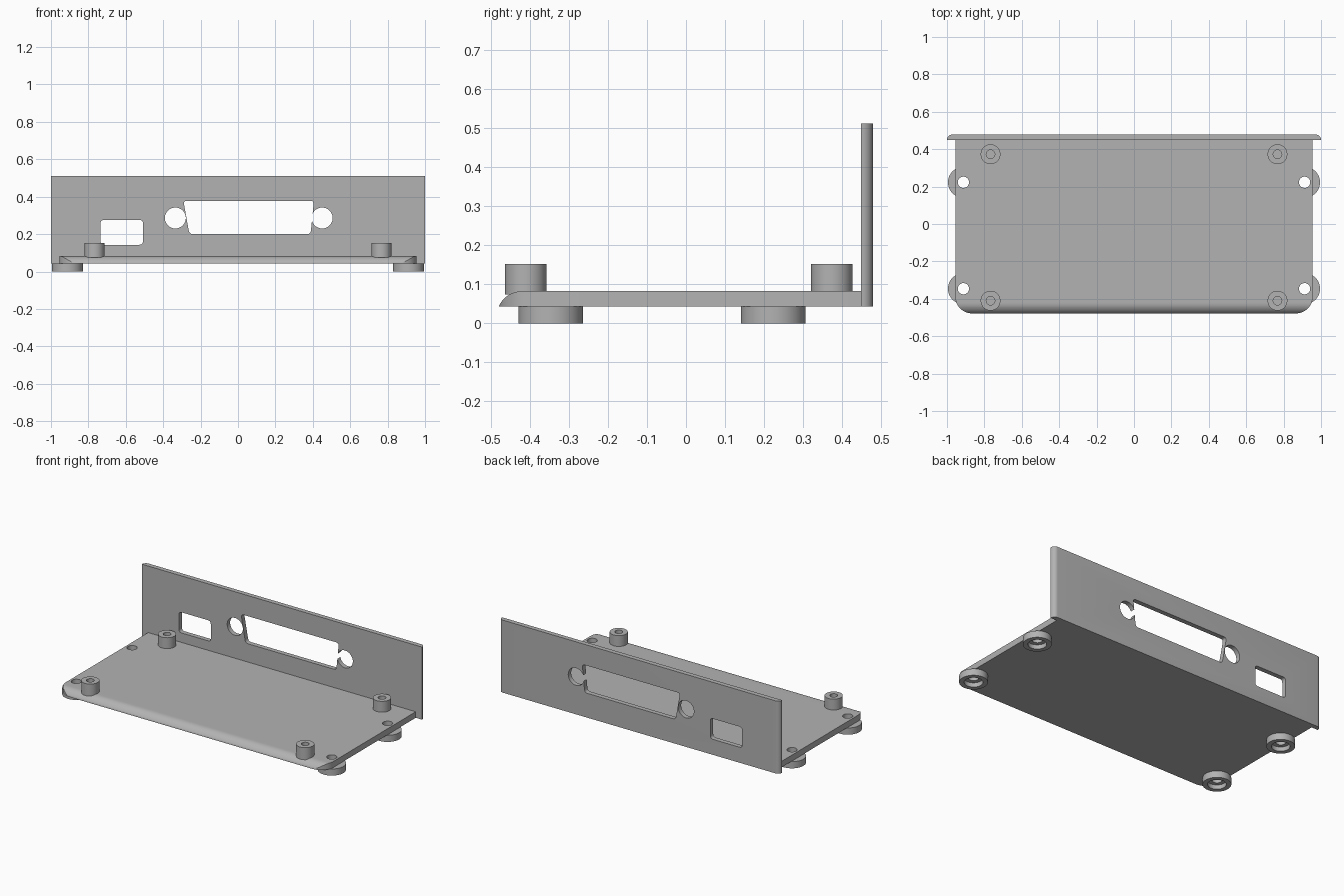
import bpy, bmesh
from math import sin, cos, pi, radians
from mathutils import Vector

if "Cube" in bpy.data.objects:
    bpy.data.objects.remove(bpy.data.objects["Cube"], do_unlink=True)

grey = bpy.data.materials.new("light_grey")
grey.use_nodes = True
COLOUR = (0.45, 0.45, 0.45, 1)
grey.diffuse_color = COLOUR
grey.node_tree.nodes["Principled BSDF"].inputs["Base Color"].default_value = COLOUR

AXES = {"x": lambda a, b, t: (t, a, b),
        "y": lambda a, b, t: (a, t, b),
        "z": lambda a, b, t: (a, b, t)}


def make(name, bm):
    bmesh.ops.recalc_face_normals(bm, faces=bm.faces)
    mesh = bpy.data.meshes.new(name)
    bm.to_mesh(mesh)
    bm.free()
    mesh.materials.append(grey)
    obj = bpy.data.objects.new(name, mesh)
    bpy.context.collection.objects.link(obj)
    return obj


def prism(name, outline, axis, lo, hi):
    """Extrude a 2D outline along an axis."""
    bm = bmesh.new()
    place = AXES[axis]
    ends = [[bm.verts.new(place(a, b, t)) for a, b in outline] for t in (lo, hi)]
    for ring in ends:
        bm.faces.new(ring)
    n = len(outline)
    for i in range(n):
        j = (i + 1) % n
        bm.faces.new((ends[0][i], ends[0][j], ends[1][j], ends[1][i]))
    return make(name, bm)


def arc(ca, cb, r, start, end, steps):
    angles = [radians(start + (end - start) * i / steps) for i in range(steps + 1)]
    return [(ca + r * cos(t), cb + r * sin(t)) for t in angles]


def circle(ca, cb, r, n=48):
    return arc(ca, cb, r, 0, 360, n)[:-1]


def rounded(corners, r, steps=6):
    """Soften the corners of a polygon with small curves."""
    out = []
    for i, c in enumerate(corners):
        p = Vector(c)
        a = p + (Vector(corners[i - 1]) - p).normalized() * r
        b = p + (Vector(corners[(i + 1) % len(corners)]) - p).normalized() * r
        for k in range(steps + 1):
            t = k / steps
            q = a * (1 - t) ** 2 + p * (2 * t * (1 - t) * 0.9 + 0.2 * t * (1 - t)) + b * t * t
            out.append((q.x, q.y))
    return out


def lathe(name, profile, x, y, n=48):
    """Revolve a closed radius/height profile about a vertical axis."""
    bm = bmesh.new()
    rings = [[bm.verts.new((x + r * cos(2 * pi * k / n), y + r * sin(2 * pi * k / n), z))
              for r, z in profile] for k in range(n)]
    m = len(profile)
    for k in range(n):
        a, b = rings[k], rings[(k + 1) % n]
        for i in range(m):
            j = (i + 1) % m
            bm.faces.new((a[i], b[i], b[j], a[j]))
    bmesh.ops.remove_doubles(bm, verts=bm.verts, dist=1e-6)
    return smooth(make(name, bm))


def boolean(obj, tool, operation="DIFFERENCE"):
    bpy.context.view_layer.objects.active = obj
    mod = obj.modifiers.new("cut", "BOOLEAN")
    mod.operation, mod.solver, mod.object = operation, "EXACT", tool
    bpy.ops.object.modifier_apply(modifier=mod.name)
    bpy.data.objects.remove(tool, do_unlink=True)


def smooth(obj):
    bpy.ops.object.select_all(action="DESELECT")
    obj.select_set(True)
    bpy.context.view_layer.objects.active = obj
    bpy.ops.object.shade_smooth_by_angle(angle=radians(30))
    return obj


BOTTOM, TOP, FRONT, BACK = 0.043, 0.082, -0.478, 0.478
FOOT_X, FOOT_YS = 0.912, (-0.346, 0.223)
POST_X, POST_YS = 0.767, (-0.41, 0.373)

# Base plate: curved front edge, rounded front corners in plan
side = arc(-0.42, 0.018, 0.064, 157, 90, 12) + [(0.455, TOP), (0.455, BOTTOM)]
base = prism("base_plate", side, "x", -0.955, 0.955)
r = 0.09
plan = (arc(-0.955 + r, FRONT + r, r, 180, 270, 16)
        + arc(0.955 - r, FRONT + r, r, 270, 360, 16) + [(0.955, 0.5), (-0.955, 0.5)])
# widened slightly so only the corners trim the plate
plan = [(a * 1.0005, b) for a, b in plan]
boolean(base, prism("plan_tool", plan, "z", 0, 0.2), "INTERSECT")

# Back panel with rounded rear edges
e = 0.028
outline = ([(-1, 0.448), (1, 0.448)] + arc(1 - e, BACK - e, e, 0, 90, 8)
           + arc(-1 + e, BACK - e, e, 90, 180, 8))
panel = prism("back_panel", outline, "z", BOTTOM, 0.511)

# Panel openings: small port, wide tapered port and two screw holes
openings = [
    rounded([(-0.735, 0.143), (-0.508, 0.143), (-0.508, 0.276), (-0.735, 0.276)], 0.02),
    rounded([(-0.26, 0.2), (0.388, 0.2), (0.406, 0.378), (-0.292, 0.378)], 0.02),
    circle(-0.335, 0.286, 0.056), circle(0.45, 0.286, 0.056)]
for shape in openings:
    boolean(panel, prism("opening_tool", shape, "y", 0.4, 0.55))
smooth(panel)

# Ring feet with counterbores, and hollow mounting posts
foot_profile = [(0.0825, 0), (0.0825, BOTTOM), (0.03, BOTTOM),
                (0.03, 0.028), (0.054, 0.028), (0.054, 0)]
post_profile = [(0.053, 0.074), (0.053, 0.152), (0.023, 0.152), (0.023, 0.083), (0, 0.083), (0, 0.074)]
for sx, s in ((-1, "right"), (1, "left")):
    for i, f in enumerate(("front", "rear")):
        lathe(f"{f}_{s}_foot", foot_profile, sx * FOOT_X, FOOT_YS[i])
        boolean(base, prism("hole_tool", circle(sx * FOOT_X, FOOT_YS[i], 0.03), "z", 0, 0.2))
        post = [(rad, z) for rad, z in post_profile]
        lathe(f"{f}_{s}_post", post, sx * POST_X, POST_YS[i])
smooth(base)
